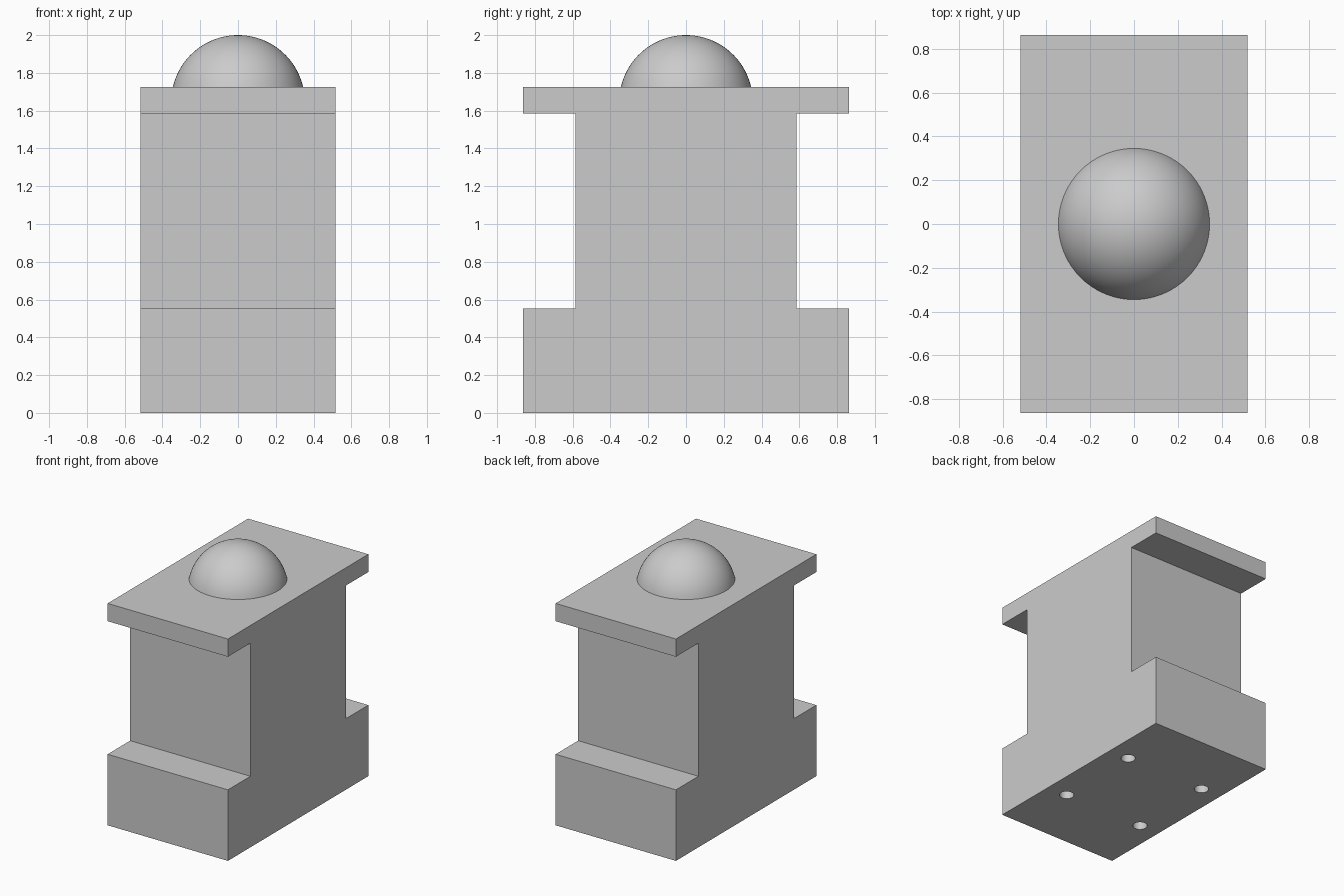
import bpy, bmesh
from math import sin, cos, asin, pi
from mathutils import Matrix, Vector

cube = bpy.data.objects.get("Cube")
if cube:
    bpy.data.objects.remove(cube, do_unlink=True)

grey = bpy.data.materials.new("plain grey")
grey.use_nodes = True
GREY = (0.6, 0.6, 0.6, 1)
grey.diffuse_color = GREY
grey.node_tree.nodes["Principled BSDF"].inputs["Base Color"].default_value = GREY

HALF_WIDTH, HALF_LENGTH, HALF_POST = 0.517, 0.862, 0.586
BASE_TOP, CAP_BOTTOM, CAP_TOP = 0.552, 1.586, 1.724


def add_object(name, bm):
    bmesh.ops.recalc_face_normals(bm, faces=bm.faces)
    mesh = bpy.data.meshes.new(name)
    bm.to_mesh(mesh)
    bm.free()
    mesh.materials.append(grey)
    obj = bpy.data.objects.new(name, mesh)
    bpy.context.collection.objects.link(obj)
    return obj


def activate(obj):
    bpy.ops.object.select_all(action='DESELECT')
    obj.select_set(True)
    bpy.context.view_layer.objects.active = obj


# Body: half of the side outline, mirrored and extruded across the width
half = [(HALF_LENGTH, 0), (HALF_LENGTH, BASE_TOP), (HALF_POST, BASE_TOP),
        (HALF_POST, CAP_BOTTOM), (HALF_LENGTH, CAP_BOTTOM), (HALF_LENGTH, CAP_TOP)]
outline = half + [(-y, z) for y, z in reversed(half)]
bm = bmesh.new()
side = bm.faces.new([bm.verts.new((-HALF_WIDTH, y, z)) for y, z in outline])
sweep = bmesh.ops.extrude_face_region(bm, geom=[side], use_keep_orig=True)
moved = [v for v in sweep["geom"] if isinstance(v, bmesh.types.BMVert)]
bmesh.ops.translate(bm, verts=moved, vec=(2 * HALF_WIDTH, 0, 0))
body = add_object("body", bm)

# Four blind holes in the underside
HOLE_RADIUS, HOLE_DEPTH, HOLE_OFFSET = 0.052, 0.3, 0.345
bm = bmesh.new()
for sx in (-1, 1):
    for sy in (-1, 1):
        bmesh.ops.create_cone(
            bm, cap_ends=True, segments=32, radius1=HOLE_RADIUS,
            radius2=HOLE_RADIUS, depth=2 * HOLE_DEPTH,
            matrix=Matrix.Translation((sx * HOLE_OFFSET, sy * HOLE_OFFSET, 0)))
cutter = add_object("hole_cutter", bm)
cutter.hide_render = True
cut = body.modifiers.new("holes", 'BOOLEAN')
cut.operation, cut.solver, cut.object = 'DIFFERENCE', 'EXACT', cutter
activate(body)
bpy.ops.object.modifier_apply(modifier=cut.name)
bpy.data.objects.remove(cutter, do_unlink=True)
bpy.ops.object.shade_smooth_by_angle()

# Dome: a spherical cap turned around the vertical axis
RIM, RISE, STEPS = 0.345, 0.276, 20
radius = (RIM ** 2 + RISE ** 2) / (2 * RISE)
centre = CAP_TOP + RISE - radius
spread = asin(RIM / radius)
bm = bmesh.new()
arc = []
for i in range(STEPS + 1):
    a = spread * i / STEPS
    arc.append(bm.verts.new((radius * sin(a), 0, centre + radius * cos(a))))
edges = [bm.edges.new(pair) for pair in zip(arc, arc[1:])]
bmesh.ops.spin(bm, geom=arc + edges, cent=(0, 0, 0), axis=Vector((0, 0, 1)),
               angle=2 * pi, steps=72, use_merge=False)
bmesh.ops.remove_doubles(bm, verts=bm.verts, dist=0.0001)
dome = add_object("dome", bm)
activate(dome)
bpy.ops.object.shade_smooth_by_angle()
